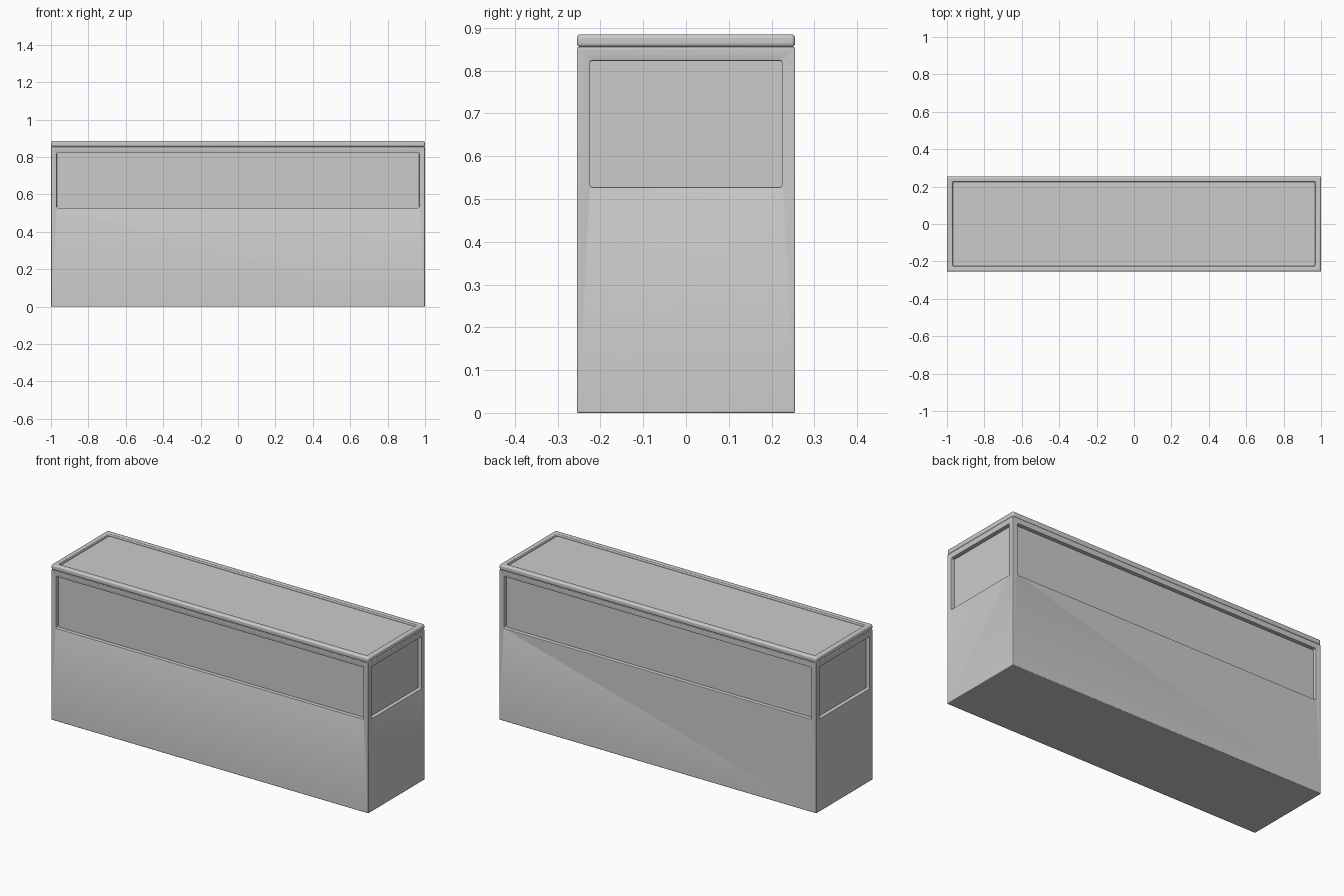
import bpy, bmesh
from mathutils import Vector

if "Cube" in bpy.data.objects:
    bpy.data.objects.remove(bpy.data.objects["Cube"])

HX, HY = 1.0, 0.255          # half length and half depth
BODY_TOP, TOP = 0.855, 0.885
WIN_LO, WIN_HI = 0.528, 0.823
RIM = 0.031                  # frame width around the windows


def box(name, lo, hi, round_axis=None, radius=0.0):
    """Box between two corners; optionally round the edges along one axis."""
    lo, hi = Vector(lo), Vector(hi)
    bm = bmesh.new()
    bmesh.ops.create_cube(bm, size=1)
    for v in bm.verts:
        v.co = Vector((c + 0.5) * (b - a) + a for c, a, b in zip(v.co, lo, hi))
    if round_axis is not None:
        edges = [e for e in bm.edges
                 if abs((e.verts[0].co - e.verts[1].co).normalized()[round_axis]) > 0.9]
        bmesh.ops.bevel(bm, geom=edges, offset=radius, segments=4, profile=0.5, affect='EDGES')
    mesh = bpy.data.meshes.new(name)
    bm.to_mesh(mesh)
    bm.free()
    obj = bpy.data.objects.new(name, mesh)
    bpy.context.collection.objects.link(obj)
    return obj


def cut(obj, cutter):
    mod = obj.modifiers.new("recess", 'BOOLEAN')
    mod.operation = 'DIFFERENCE'
    mod.solver = 'EXACT'
    mod.object = cutter
    cutter.hide_render = True
    cutter.hide_set(True)


def soften(obj, width, segments):
    mod = obj.modifiers.new("soft_edges", 'BEVEL')
    mod.width = width
    mod.segments = segments
    mod.limit_method = 'ANGLE'
    mod.angle_limit = 0.8
    bpy.ops.object.select_all(action='DESELECT')
    obj.select_set(True)
    bpy.context.view_layer.objects.active = obj
    bpy.ops.object.shade_smooth_by_angle()


# Cabinet body with a recessed window on each of its four sides
body = box("cabinet_body", (-HX, -HY, 0), (HX, HY, BODY_TOP))
DEPTH, PANE = 0.03, 0.022
for s, long_name, short_name in ((-1, "front", "left"), (1, "back", "right")):
    def span(half, a, b):
        return sorted((s * (half - a), s * (half + b)))

    wx, wy = HX - RIM, HY - RIM
    y0, y1 = span(HY, DEPTH, 0.1)
    cut(body, box(long_name + "_cutter", (-wx, y0, WIN_LO), (wx, y1, WIN_HI), 1, 0.007))
    y0, y1 = span(HY, DEPTH + 0.005, -PANE)
    box(long_name + "_pane", (-wx - 0.002, y0, WIN_LO - 0.002), (wx + 0.002, y1, WIN_HI + 0.002))

    x0, x1 = span(HX, DEPTH, 0.1)
    cut(body, box(short_name + "_cutter", (x0, -wy, WIN_LO), (x1, wy, WIN_HI), 0, 0.005))
    x0, x1 = span(HX, DEPTH + 0.005, -PANE)
    box(short_name + "_pane", (x0, -wy - 0.002, WIN_LO - 0.002), (x1, wy + 0.002, WIN_HI + 0.002))
soften(body, 0.003, 2)

# Rounded lid frame with a sunken top pane
lid = box("lid_frame", (-HX, -HY, BODY_TOP), (HX, HY, TOP))
cut(lid, box("lid_cutter", (-HX + RIM, -HY + RIM, BODY_TOP - 0.1), (HX - RIM, HY - RIM, TOP + 0.1)))
soften(lid, 0.009, 4)
box("lid_pane", (-HX + RIM - 0.005, -HY + RIM - 0.005, BODY_TOP + 0.004),
    (HX - RIM + 0.005, HY - RIM + 0.005, TOP - 0.014))
